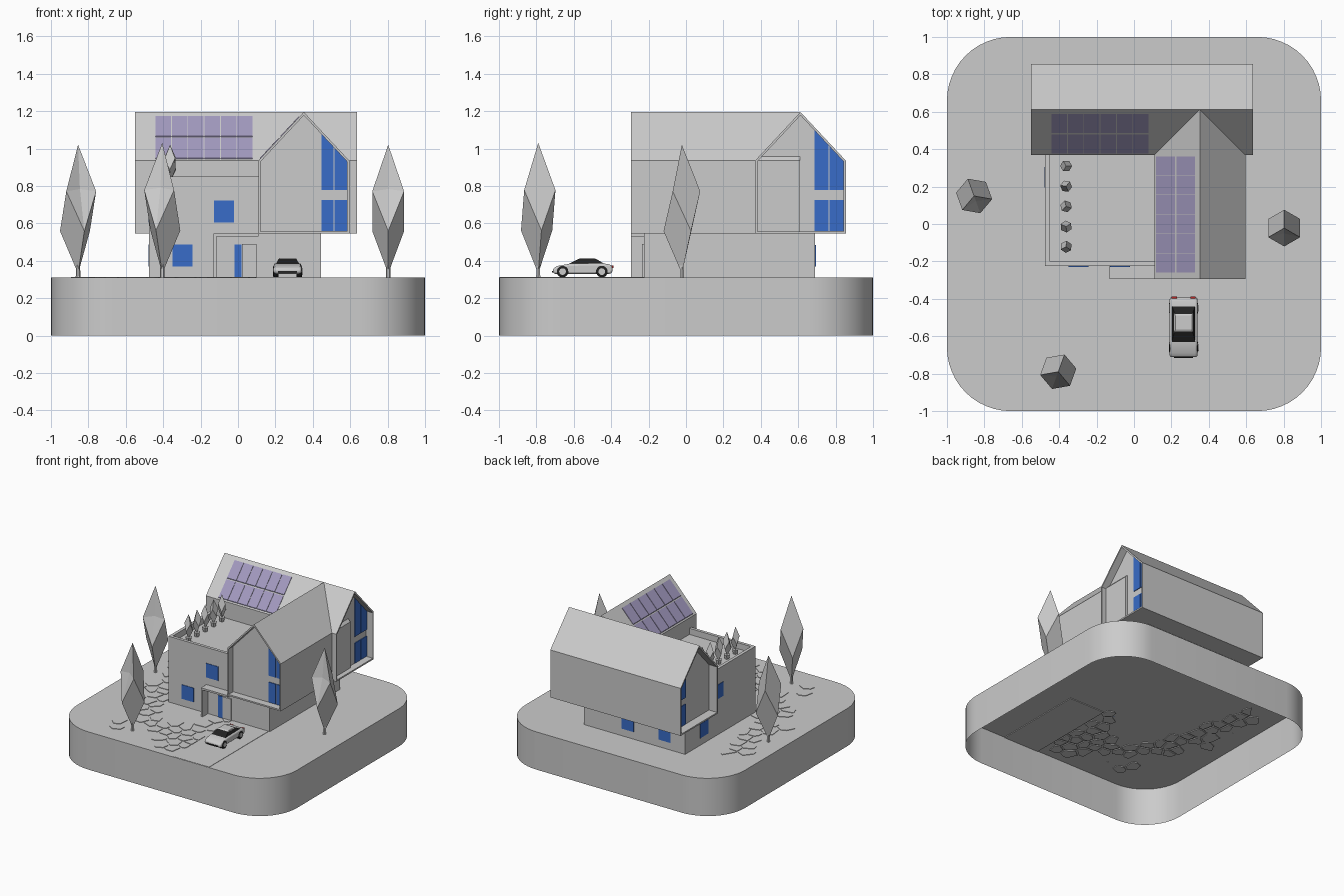
import bpy, bmesh, math, random
from mathutils import Vector as V

if "Cube" in bpy.data.objects:
    bpy.data.objects.remove(bpy.data.objects["Cube"])

random.seed(4)


def mat(name, rgb):
    m = bpy.data.materials.new(name)
    m.diffuse_color = (*rgb, 1)
    m.use_nodes = True
    m.node_tree.nodes["Principled BSDF"].inputs["Base Color"].default_value = m.diffuse_color
    return m


GLASS = mat("glass_blue", (0.04, 0.15, 0.58))
SOLAR = mat("solar_violet", (0.36, 0.32, 0.52))
BLACK = mat("black", (0.015, 0.015, 0.015))
RED = mat("tail_red", (0.5, 0.02, 0.02))
G = 0.31  # ground level


def finish(name, bm, m=None):
    bmesh.ops.recalc_face_normals(bm, faces=bm.faces)
    me = bpy.data.meshes.new(name)
    bm.to_mesh(me)
    bm.free()
    ob = bpy.data.objects.new(name, me)
    bpy.context.collection.objects.link(ob)
    if m:
        me.materials.append(m)
    return ob


def loft(name, rings, m=None, caps=True, closed=False):
    """Skin a list of equal-length point rings."""
    bm = bmesh.new()
    vs = [[bm.verts.new(p) for p in r] for r in rings]
    pairs = list(zip(vs, vs[1:])) + ([(vs[-1], vs[0])] if closed else [])
    for a, b in pairs:
        for i in range(len(a)):
            j = (i + 1) % len(a)
            bm.faces.new((a[i], a[j], b[j], b[i]))
    if caps and not closed:
        bm.faces.new(vs[0])
        bm.faces.new(vs[-1])
    return finish(name, bm, m)


def prism(name, pts, off, m=None):
    pts = [V(p) for p in pts]
    return loft(name, [pts, [p + V(off) for p in pts]], m)


def box(name, x0, x1, y0, y1, z0, z1, m=None):
    return prism(name, [(x0, y0, z0), (x1, y0, z0), (x1, y1, z0), (x0, y1, z0)], (0, 0, z1 - z0), m)


def smooth(ob):
    bpy.ops.object.select_all(action='DESELECT')
    ob.select_set(True)
    bpy.context.view_layer.objects.active = ob
    bpy.ops.object.shade_smooth_by_angle(angle=math.radians(35))


# Rounded plinth, open underneath
R, N = 0.34, 12
outline = []
for k, (sx, sy) in enumerate([(1, 1), (-1, 1), (-1, -1), (1, -1)]):
    for i in range(N + 1):
        a = math.pi / 2 * (k + i / N)
        outline.append(V((sx * (1 - R) + R * math.cos(a), sy * (1 - R) + R * math.sin(a), 0)))
bm = bmesh.new()
lo = [bm.verts.new(p) for p in outline]
hi = [bm.verts.new(p + V((0, 0, G))) for p in outline]
for i in range(len(lo)):
    j = (i + 1) % len(lo)
    bm.faces.new((lo[i], lo[j], hi[j], hi[i]))
bm.faces.new(hi)
smooth(finish("ground_plinth", bm))

# Driveway
box("driveway", 0.11, 0.435, -0.997, -0.225, 0.304, 0.3125)


# Crazy paving: shrunken Voronoi cells along a winding path
def clip(poly, p, n):
    out = []
    for a, b in zip(poly, poly[1:] + poly[:1]):
        da, db = (a - p).dot(n), (b - p).dot(n)
        if da <= 0:
            out.append(a)
        if da * db < 0:
            out.append(a + (b - a) * (da / (da - db)))
    return out


PATH = [((-.75, .40), (-.70, .2), .09), ((-.66, .2), (-.66, -.05), .11), ((-.64, -.1), (-.58, -.38), .09),
        ((-.55, -.42), (-.25, -.62), .09), ((.01, -.33), (.01, -.95), .12), ((-.2, -.6), (-.08, -.88), .11),
        ((-.58, -.71), (-.57, -.83), .05), ((-.83, -.08), (-.82, -.09), .05)]


def on_path(c):
    for a, b, w in PATH:
        a, b = V(a), V(b)
        t = max(0, min(1, (c - a).dot(b - a) / (b - a).length_squared))
        if (c - a - (b - a) * t).length < w:
            return True
    return False


S = 0.1
seeds = [V((-1.1 + S * (i + .5 * (j % 2)) + random.uniform(-.03, .03), -1.1 + S * j + random.uniform(-.03, .03)))
         for i in range(15) for j in range(18)]
for c in seeds:
    if not on_path(c) or c.x > 0.09 or c.y < -.98:
        continue
    cell = [c + V(d) for d in ((-.1, -.1), (.1, -.1), (.1, .1), (-.1, .1))]
    for s in seeds:
        if 0 < (s - c).length < .3:
            n = (s - c).normalized()
            cell = clip(cell, (c + s) / 2 - n * .007, n)
    cell = clip(cell, V((.1, 0)), V((1, 0)))
    cell = clip(cell, V((0, -.992)), V((0, -1)))
    if len(cell) > 2:
        prism("paving_stone", [(p.x, p.y, .304) for p in cell], (0, 0, .01))

# Ground floor and terrace block with parapet
box("ground_floor", -.475, .445, -.225, .69, G, .55)
box("terrace_block", -.475, .12, -.225, .38, .55, .80)
box("parapet_front", -.475, .12, -.225, -.2, .80, .85)
box("parapet_left", -.475, -.45, -.2, .375, .80, .85)

# Porch and door
box("porch_roof", -.13, .11, -.295, -.22, .53, .545)
box("porch_wall", -.13, -.115, -.295, -.22, G, .53)
box("door", .022, .10, -.235, -.22, G, .49)
box("door_glass", -.02, .02, -.232, -.22, G, .487, GLASS)


# Gabled wings: thin tube shell with recessed end walls
def section(t):
    w, s = .243 - t, (1.195 - .935) / .243
    peak = 1.195 - t * math.hypot(1, s)
    return [(-w, .545 + t), (w, .545 + t), (w, peak - s * w), (0, peak), (-w, peak - s * w)]


def wing(name, put, v0, v1, r0, r1):
    ring = lambda t, v: [put(u, v, z) for u, z in section(t)]
    t = .012
    loft(name + "_shell", [ring(0, v0), ring(0, v1), ring(t, v1), ring(t, v0)], closed=True)
    loft(name + "_walls", [ring(t - .001, v0 + r0), ring(t - .001, v1 - r1)])


def gable_glass(put, v, dv, u0, u1):
    mid = (u0 + u1) / 2
    top = lambda u: 1.175 - (u + .0) * 1.04
    for a, b in ((u0, mid - .003), (mid + .003, u1)):
        for z, ta, tb in ((.56, .725, .725), (.778, top(a), top(b))):
            p = [put(a, v, z), put(b, v, z), put(b, v, tb), put(a, v, ta)]
            prism("gable_window", p, V(put(0, dv, 0)) - V(put(0, 0, 0)), GLASS)


front = lambda u, v, z: (.352 + u, v, z)
back = lambda u, v, z: (v, .612 + u, z)
wing("front_wing", front, -.295, .61, .06, .001)
wing("back_wing", back, -.55, .635, .075, .06)
gable_glass(front, -.235, -.006, .094, .23)
gable_glass(back, .575, .006, .076, .23)
gable_glass(back, -.475, -.006, .076, .23)

# Square windows
for x, z in ((-.2975, .428), (-.075, .663)):
    box("front_window", x - .054, x + .054, -.229, -.22, z - .058, z + .058, GLASS)
for x in (.045, -.29):
    box("back_window", x - .054, x + .054, .685, .694, .37, .485, GLASS)
for y, z in ((.445, .428), (.25, .663)):
    box("left_window", -.479, -.47, y - .054, y + .054, z - .058, z + .058, GLASS)

# Solar panels: 6 x 2 on each sunny slope (local u runs up the slope)
k = .26 / .243
for put, v0, w in ((back, -.443, .0872), (front, -.26, .104)):
    for i in range(6):
        for u0, u1 in ((-.235, -.133), (-.125, -.025)):
            a, b = v0 + i * w + .002, v0 + (i + 1) * w - .002
            pts = [put(u, v, 1.196 + k * u) for u, v in ((u0, a), (u0, b), (u1, b), (u1, a))]
            prism("solar_panel", pts, (0, 0, .005), SOLAR)


# Crystal tree: a stretched cube standing on its corner
def tree(name, x, y, z, h, r, turn, dent=True):
    bm = bmesh.new()
    ring = lambda a, hz: [bm.verts.new((x + r * math.cos(turn + a + i * math.tau / 3),
                                        y + r * math.sin(turn + a + i * math.tau / 3), z + hz * h)) for i in range(3)]
    top, bot = bm.verts.new((x, y, z + h)), bm.verts.new((x, y, z + .03 * h))
    up, dn = ring(0, .65), ring(math.pi / 3, .35)
    fs = []
    for i in range(3):
        j = (i + 1) % 3
        fs.append(bm.faces.new((top, up[i], dn[i], up[j])))
        bm.faces.new((bot, dn[j], up[j], dn[i]))
    bm.normal_update()
    if dent:
        bmesh.ops.poke(bm, faces=[fs[1]], offset=-.2 * r)
    finish(name + "_crown", bm)
    c = lambda rad, zz: [(x + rad * math.cos(i * math.tau / 6), y + rad * math.sin(i * math.tau / 6), zz) for i in range(6)]
    loft(name + "_trunk", [c(.13 * r, z - .001), c(.1 * r, z + .14 * h)])
    return c


tree("left_tree", -.855, .15, G, .71, .098, math.radians(110))
tree("front_tree", -.405, -.79, G, .72, .098, math.radians(70))
tree("right_tree", .803, -.022, G, .71, .098, math.radians(90))
for i in range(5):
    y = .31 - i * .108
    c = tree("terrace_shrub", -.363, y, .815, .205, .032, i * .9, False)
    loft("shrub_pot", [c(.018, .80), c(.026, .835)])

# Parked car facing forward
X = .265
side = [(-.708, .33), (-.715, .355), (-.69, .372), (-.62, .384), (-.44, .386), (-.398, .378), (-.39, .35), (-.40, .33)]
body = prism("car_body", [(X - .074, y, z) for y, z in side], (.148, 0, 0))
bev = body.modifiers.new("round", 'BEVEL')
bev.width, bev.segments = .013, 3
smooth(body)
rect = lambda w, y0, y1, z: [(X - w, y0, z), (X + w, y0, z), (X + w, y1, z), (X - w, y1, z)]
loft("car_cabin_glass", [rect(.064, -.635, -.43, .38), rect(.048, -.575, -.48, .409)], BLACK)
loft("car_roof", [rect(.05, -.58, -.475, .406), rect(.044, -.565, -.49, .414)])
for s in (-1, 1):
    xa = X + s * .048
    for y in (-.66, -.45):
        circ = lambda xx, r: [(xx, y + r * math.cos(i * math.tau / 20), .342 + r * math.sin(i * math.tau / 20)) for i in range(20)]
        smooth(loft("car_wheel", [circ(xa, .031), circ(xa + s * .026, .031), circ(xa + s * .029, .026)], BLACK))
        loft("wheel_hub", [circ(xa, .018), circ(xa + s * .031, .018)])
    xt = X + s * .05
    box("tail_light", xt - .014, xt + .014, -.402, -.387, .36, .374, RED)
box("car_grille", X - .05, X + .05, -.716, -.70, .336, .346, BLACK)
